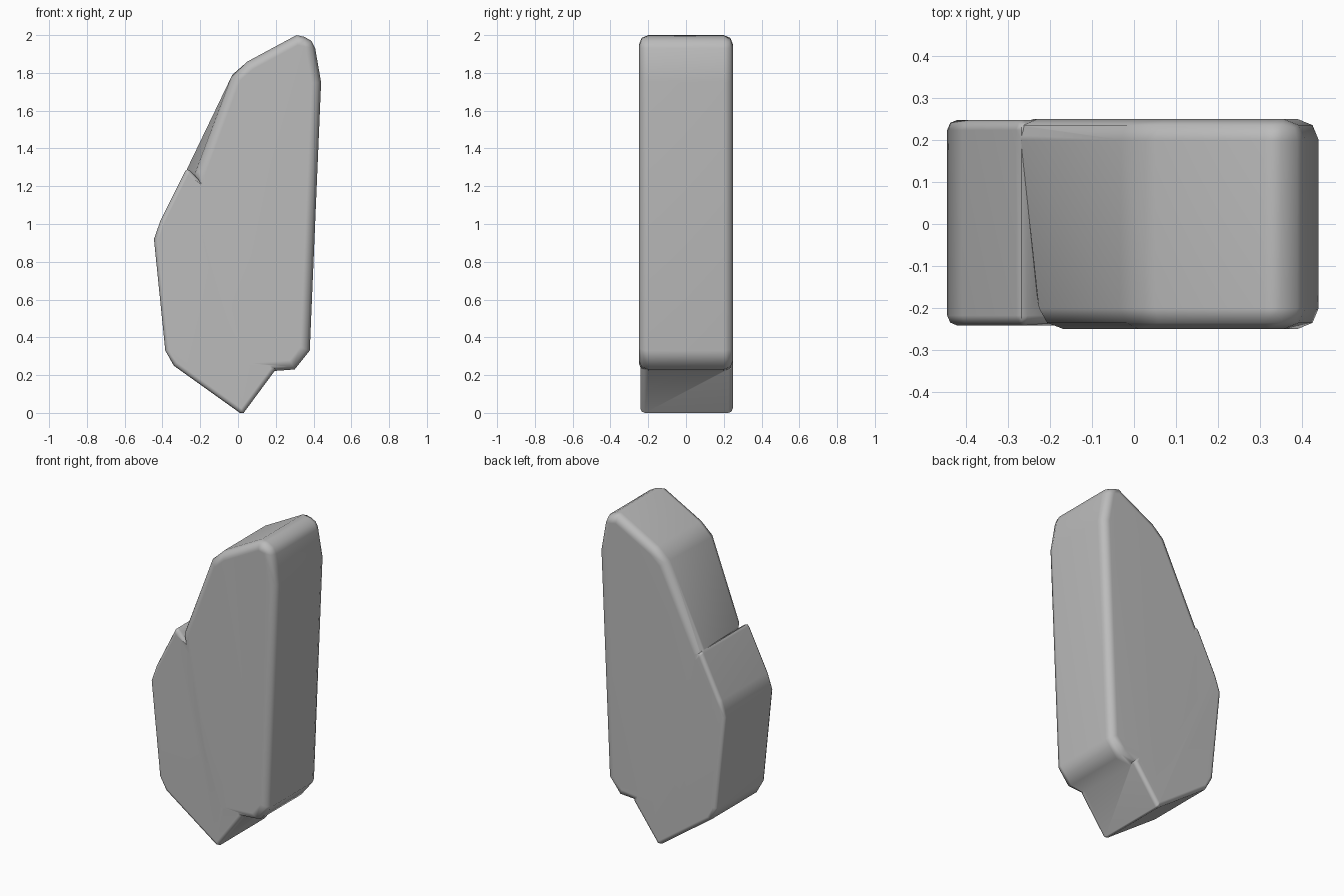
import bpy
import bmesh
from math import radians

cube = bpy.data.objects.get("Cube")
if cube:
    bpy.data.objects.remove(cube, do_unlink=True)

stone = bpy.data.materials.new("grey_stone")
stone.use_nodes = True
stone.diffuse_color = (0.5, 0.5, 0.5, 1)
stone.node_tree.nodes["Principled BSDF"].inputs["Base Color"].default_value = (0.5, 0.5, 0.5, 1)


def rock(name, front, back, y_front, y_back, soft):
    """Convex block between a front and a back outline, with softened rims."""
    bm = bmesh.new()
    for outline, y in ((front, y_front), (back, y_back)):
        for x, z in outline:
            bm.verts.new((x, y, z))
    hull = bmesh.ops.convex_hull(bm, input=bm.verts[:])
    loose = {v for v in hull["geom_interior"] if isinstance(v, bmesh.types.BMVert)}
    bmesh.ops.delete(bm, geom=list(loose), context="VERTS")
    bmesh.ops.dissolve_limit(bm, angle_limit=radians(1), verts=bm.verts[:], edges=bm.edges[:])
    bmesh.ops.recalc_face_normals(bm, faces=bm.faces[:])
    rims = [e for e in bm.edges if e.calc_face_angle(0) > radians(60)]
    bmesh.ops.bevel(bm, geom=rims, offset=soft, segments=2, profile=0.5,
                    affect="EDGES", clamp_overlap=True)
    mesh = bpy.data.meshes.new(name)
    bm.to_mesh(mesh)
    bm.free()
    mesh.materials.append(stone)
    obj = bpy.data.objects.new(name, mesh)
    bpy.context.collection.objects.link(obj)
    return obj


# Tall slab: its sloping side is cut back a little at the front
crown = [(-0.03, 1.79), (0.05, 1.86), (0.31, 2.0), (0.40, 1.98), (0.44, 1.75),
         (0.38, 0.33), (0.30, 0.23)]
slab = rock("tall_slab",
            crown + [(0.03, 0.21), (-0.10, 0.6), (-0.17, 1.1), (-0.22, 1.28)],
            crown + [(0.03, 0.21), (-0.2, 0.6), (-0.29, 1.1), (-0.28, 1.28)],
            -0.25, 0.25, 0.05)

# Lower chunk: bulges out on the sloping side and ends in the foot
chunk_outline = [(-0.27, 1.30), (-0.41, 1.02), (-0.445, 0.92), (-0.385, 0.33),
                 (-0.34, 0.25), (0.01, 0.0), (0.03, 0.0), (0.20, 0.23),
                 (0.10, 0.6), (-0.08, 1.1)]
chunk = rock("lower_chunk", chunk_outline, chunk_outline, -0.242, 0.248, 0.05)

# Fuse both blocks into one boulder
fuse = slab.modifiers.new("fuse", "BOOLEAN")
fuse.operation = "UNION"
fuse.solver = "EXACT"
fuse.object = chunk
bpy.context.view_layer.objects.active = slab
for o in bpy.context.selected_objects:
    o.select_set(False)
slab.select_set(True)
bpy.ops.object.modifier_apply(modifier=fuse.name)
bpy.data.objects.remove(chunk, do_unlink=True)
slab.name = "boulder"

# Soft shading with flat broad sides
bpy.ops.object.shade_smooth_by_angle(angle=radians(50))
weighted = slab.modifiers.new("weighted_normals", "WEIGHTED_NORMAL")
weighted.keep_sharp = True
